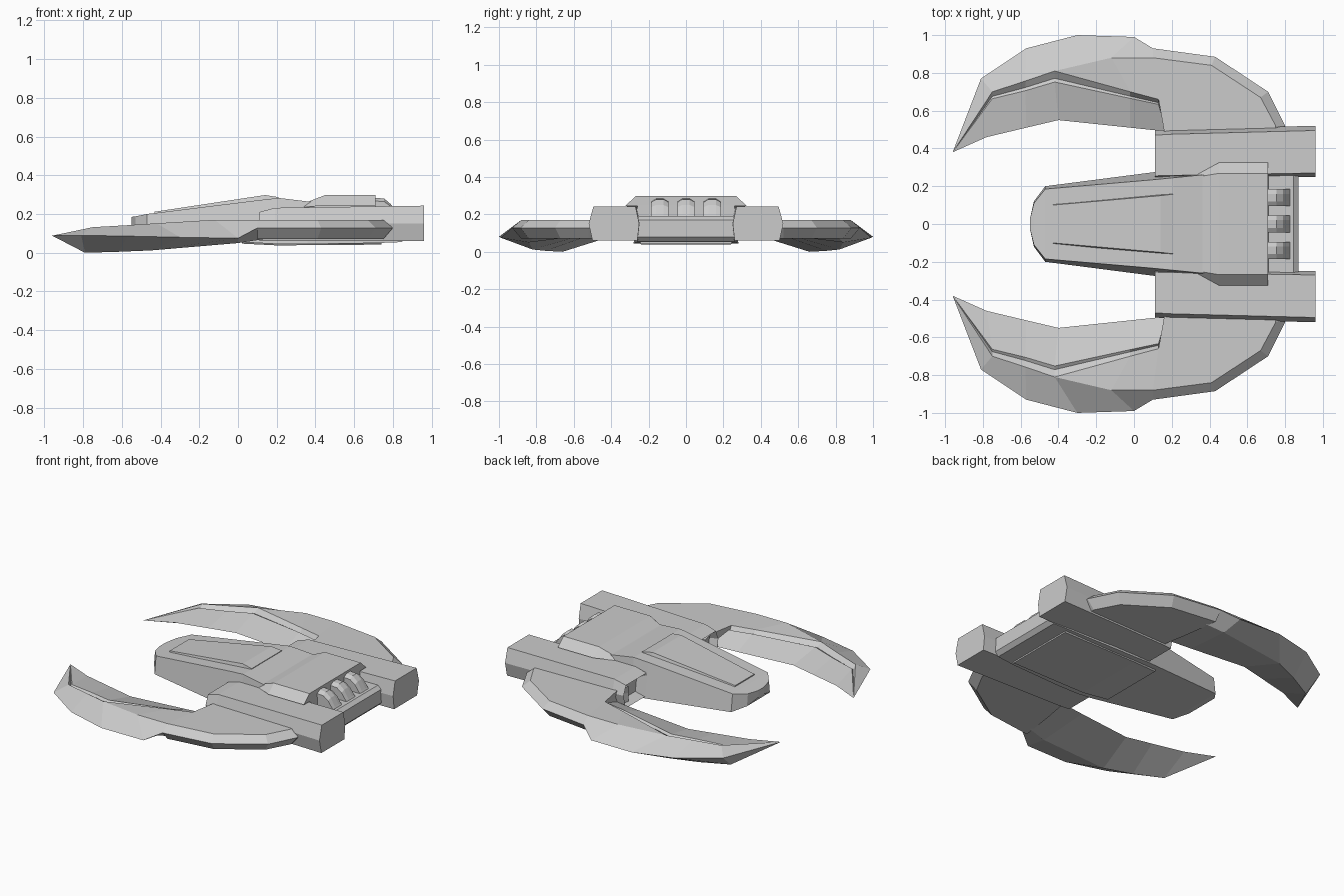
import bpy, bmesh
from mathutils import Vector


def loft(name, rings, mirror=False, intake=False):
    """Skin a list of equal-length point rings, cap the ends, optionally mirror in y."""
    bm = bmesh.new()
    vs = [[bm.verts.new(p) for p in r] for r in rings]
    n = len(rings[0])
    for a, b in zip(vs, vs[1:]):
        for i in range(n):
            j = (i + 1) % n
            bm.faces.new((a[i], a[j], b[j], b[i]))
    front = bm.faces.new(vs[0])
    bm.faces.new(vs[-1])
    bmesh.ops.recalc_face_normals(bm, faces=bm.faces[:])
    if intake:
        # recessed opening in the first cap
        bmesh.ops.inset_region(bm, faces=[front], thickness=0.022)
        for v in front.verts:
            v.co.x += 0.07
    bmesh.ops.remove_doubles(bm, verts=bm.verts[:], dist=0.0005)
    bmesh.ops.recalc_face_normals(bm, faces=bm.faces[:])
    me = bpy.data.meshes.new(name)
    bm.to_mesh(me)
    bm.free()
    ob = bpy.data.objects.new(name, me)
    bpy.context.collection.objects.link(ob)
    if mirror:
        m = ob.modifiers.new("mirror", 'MIRROR')
        m.use_axis = (False, True, False)
        m.use_mirror_merge = False
    return ob


def trapezoid(x, top_w, top_z, bot_w, bot_z, y=0):
    return [(x, y - top_w, top_z), (x, y + top_w, top_z),
            (x, y + bot_w, bot_z), (x, y - bot_w, bot_z)]


# Central hull, nose to rear deck
loft("hull", [trapezoid(*s) for s in [
    (-0.55, 0.03, 0.185, 0.03, 0.14),
    (-0.53, 0.11, 0.188, 0.12, 0.11),
    (-0.47, 0.185, 0.20, 0.20, 0.085),
    (0.11, 0.235, 0.272, 0.275, 0.05),
    (0.21, 0.245, 0.283, 0.28, 0.045),
    (0.36, 0.26, 0.265, 0.28, 0.045),
    (0.71, 0.26, 0.25, 0.27, 0.05),
    (0.711, 0.26, 0.19, 0.27, 0.05),
    (0.845, 0.26, 0.19, 0.26, 0.055),
    (0.87, 0.26, 0.17, 0.26, 0.08)]])

# Raised panel on the forward deck
loft("deck_panel", [trapezoid(*s) for s in [
    (-0.43, 0.10, 0.212, 0.11, 0.19),
    (0.14, 0.15, 0.298, 0.16, 0.25),
    (0.21, 0.158, 0.287, 0.166, 0.25)]])

# Belly plate
loft("belly_plate", [trapezoid(*s) for s in [
    (0.02, 0.24, 0.07, 0.22, 0.047),
    (0.20, 0.26, 0.07, 0.24, 0.038),
    (0.74, 0.26, 0.07, 0.24, 0.042)]])

# Engine cover with sloped front and sides
loft("engine_cover", [trapezoid(*s) for s in [
    (0.34, 0.25, 0.255, 0.265, 0.235),
    (0.45, 0.268, 0.298, 0.325, 0.245),
    (0.71, 0.268, 0.298, 0.325, 0.245)]])


# Three exhaust ducts curving down onto the rear deck
def arch(x, y, top, base=0.18):
    h = top - base
    return [(x, y - 0.046, base), (x, y - 0.046, base + h * 0.84),
            (x, y - 0.02, top), (x, y + 0.02, top),
            (x, y + 0.046, base + h * 0.84), (x, y + 0.046, base)]


for k, y in enumerate((-0.14, 0, 0.14)):
    loft(f"exhaust_duct_{k + 1}", [arch(x, y, t) for x, t in
         ((0.68, 0.286), (0.755, 0.28), (0.79, 0.25), (0.82, 0.20), (0.83, 0.185))])


# Engine nacelles with open intakes
def nacelle_ring(x, yi, yo, top):
    return [(x, yi + 0.02, top), (x, yo - 0.025, top), (x, yo, 0.15),
            (x, yo - 0.02, 0.06), (x, yi + 0.01, 0.06), (x, yi, 0.15)]


loft("nacelle", [nacelle_ring(0.11, 0.235, 0.495, 0.21),
                 nacelle_ring(0.19, 0.237, 0.50, 0.232),
                 nacelle_ring(0.96, 0.25, 0.52, 0.243)], mirror=True, intake=True)

# Rear wing plate: bevelled slab joining wing and nacelle
top = [(0.14, 0.40), (0.16, 0.49), (0.13, 0.66), (0.10, 0.88), (0.41, 0.84),
       (0.67, 0.67), (0.75, 0.52), (0.75, 0.40)]
mid = [(0.14, 0.40), (0.17, 0.49), (0.13, 0.66), (0.10, 0.93), (0.43, 0.885),
       (0.71, 0.70), (0.80, 0.52), (0.80, 0.40)]
loft("wing_root", [[(x, y, z) for x, y in loop]
                   for loop, z in ((top, 0.17), (mid, 0.128), (top, 0.07))], mirror=True)


# Curved forward wing: ring = outer edge, shoulder, ridge, groove, lip, inner edge, keel
def wing_ring(outer, ridge, inner, keel, shoulder=None, drop=0.014, gap=0.035):
    r = Vector(ridge)
    d = (Vector(inner) - r).normalized()
    groove = r + Vector((0, d.y * gap, -drop * 1.7))
    lip = r + Vector((0, d.y * gap * 1.5, -drop))
    return [outer, shoulder or ridge, ridge, groove, lip, inner, keel]


tip = (-0.96, 0.38, 0.088)
loft("forward_wing", [
    [tip] * 7,
    wing_ring((-0.81, 0.77, 0.09), (-0.75, 0.70, 0.132), (-0.78, 0.46, 0.09),
              (-0.79, 0.66, 0.0), gap=0.025),
    wing_ring((-0.57, 0.93, 0.086), (-0.575, 0.757, 0.142), (-0.57, 0.51, 0.09),
              (-0.62, 0.75, 0.005)),
    wing_ring((-0.30, 1.0, 0.08), (-0.42, 0.81, 0.152), (-0.40, 0.55, 0.09),
              (-0.45, 0.82, 0.012), gap=0.04),
    wing_ring((0.0, 0.99, 0.075), (-0.02, 0.70, 0.166), (-0.02, 0.51, 0.092),
              (0.0, 0.84, 0.05), shoulder=(-0.12, 0.88, 0.17), gap=0.025),
    wing_ring((0.10, 0.93, 0.128), (0.13, 0.66, 0.17), (0.17, 0.49, 0.095),
              (0.13, 0.82, 0.07), shoulder=(0.10, 0.88, 0.17), drop=0.02, gap=0.02),
], mirror=True)
